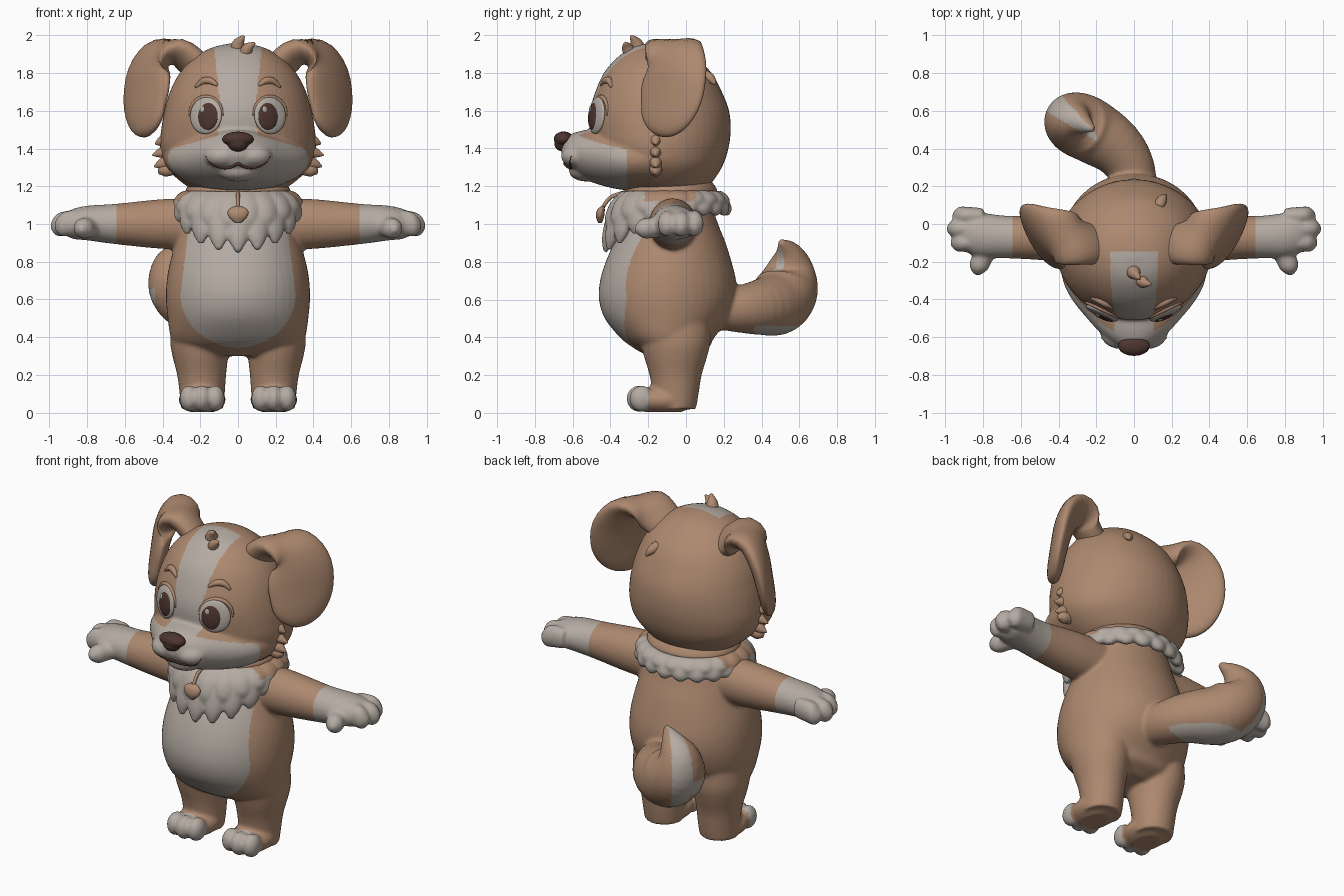
import bpy, bmesh, math
from mathutils import Vector, Matrix
from mathutils.bvhtree import BVHTree

if "Cube" in bpy.data.objects:
    bpy.data.objects.remove(bpy.data.objects["Cube"])

X, Y, Z = Vector((1, 0, 0)), Vector((0, 1, 0)), Vector((0, 0, 1))


def material(name, rgb):
    m = bpy.data.materials.new(name)
    m.use_nodes = True
    m.diffuse_color = (*rgb, 1)
    bsdf = next(n for n in m.node_tree.nodes if n.type == 'BSDF_PRINCIPLED')
    bsdf.inputs["Base Color"].default_value = (*rgb, 1)
    bsdf.inputs["Roughness"].default_value = 0.8
    return m


TAN = material("tan fur", (0.42, 0.25, 0.16))
WHITE = material("cream fur", (0.46, 0.41, 0.365))
BROWN = material("dark brown", (0.075, 0.036, 0.028))


def smooth_path(rows, sub):
    """Catmull-Rom through rows of x, y, z, radius a, radius b."""
    p = [Vector(r) for r in rows]
    p = [p[0]] + p + [p[-1]]
    out = []
    for i in range(1, len(p) - 2):
        a, b, c, d = p[i - 1:i + 3]
        for k in range(sub):
            t = k / sub
            out.append((b * 2 + (c - a) * t + (a * 2 - b * 5 + c * 4 - d) * t ** 2
                        + (b * 3 - a - c * 3 + d) * t ** 3) * 0.5)
    return out + [p[-1]]


def sweep(bm, rows, ref, axis=None, seg=32, sub=4):
    """Elliptical tube; radius b lies along ref, radius a across it."""
    path = smooth_path(rows, sub)
    centres = [Vector(p[:3]) for p in path]
    rings = []
    for i, c in enumerate(centres):
        t = axis or (centres[min(i + 1, len(path) - 1)] - centres[max(i - 1, 0)]).normalized()
        side = t.cross(ref).normalized()
        up = side.cross(t)
        ra, rb = max(path[i][3], 0.002), max(path[i][4], 0.002)
        rings.append([bm.verts.new(c + side * ra * math.cos(u) + up * rb * math.sin(u))
                      for u in (math.tau * k / seg for k in range(seg))])
    for r, q in zip(rings, rings[1:]):
        for k in range(seg):
            bm.faces.new((r[k], r[k - 1], q[k - 1], q[k]))
    bm.faces.new(rings[0])
    bm.faces.new(rings[-1][::-1])


def ball(bm, loc, radii, rot=None):
    bmesh.ops.create_uvsphere(bm, u_segments=32, v_segments=20, radius=1,
                              matrix=Matrix.LocRotScale(Vector(loc), rot, Vector(radii)))


def flip(rows, s):
    return [(r[0] * s, *r[1:]) for r in rows]


def finish(name, bm, mats, rule=None, fuse=0, relax=0):
    """Make the object; optionally fuse its pieces, and colour faces by rule."""
    bmesh.ops.recalc_face_normals(bm, faces=bm.faces)
    me = bpy.data.meshes.new(name)
    bm.to_mesh(me)
    bm.free()
    ob = bpy.data.objects.new(name, me)
    bpy.context.collection.objects.link(ob)
    if fuse:
        rm = ob.modifiers.new("fuse", 'REMESH')
        rm.mode, rm.voxel_size = 'VOXEL', fuse
        sm = ob.modifiers.new("relax", 'SMOOTH')
        sm.factor, sm.iterations = 0.5, relax
        bpy.context.view_layer.update()
        dg = bpy.context.evaluated_depsgraph_get()
        me = bpy.data.meshes.new_from_object(ob.evaluated_get(dg))
        ob.modifiers.clear()
        ob.data = me
        me.name = name
    me.materials.clear()
    for m in mats:
        me.materials.append(m)
    for p in me.polygons:
        p.use_smooth = True
        p.material_index = int(bool(rule(p.center))) if rule else 0
    return ob


# Body: torso, legs, arms and tail fused into one skin
bm = bmesh.new()
torso = [(.3, -.08, .2, .12), (.345, -.08, .32, .2), (.4, -.1, .357, .25), (.5, -.1, .373, .33),
         (.6, -.098, .382, .363), (.7, -.095, .378, .36), (.8, -.092, .36, .333), (.9, -.085, .33, .295),
         (1.0, -.075, .3, .245), (1.1, -.07, .27, .21), (1.22, -.07, .22, .19)]
sweep(bm, [(0, y, z, a, b) for z, y, a, b in torso], Y, Z, seg=48)
for s in (1, -1):
    leg = [(.2, -.06, .5, .15, .19), (.202, -.055, .38, .158, .185), (.2, -.055, .3, .148, .168),
           (.193, -.055, .2, .13, .138), (.19, -.055, .1, .12, .122), (.19, -.055, .02, .112, .108)]
    sweep(bm, flip(leg, s), Y, -Z)
    ball(bm, (.19 * s, -.12, .068), (.125, .17, .076))
    for dx, y in ((-.07, -.235), (0, -.25), (.07, -.235)):
        ball(bm, ((.19 + dx) * s, y, .075), (.05, .065, .07))
    arm = [(.15, -.07, 1.0, .13, .14), (.4, -.07, 1.0, .125, .132), (.65, -.07, 1.0, .113, .107),
           (.8, -.06, 1.005, .118, .092), (.88, -.05, 1.0, .105, .078), (.92, -.05, 1.0, .06, .05)]
    sweep(bm, flip(arm, s), Z, X * s)
    for y, tip in ((.045, .945), (-.025, .975), (-.1, .955)):
        finger = [(.8, y, 1.01, .04, .06), (.89, y, 1.005, .047, .068),
                  (tip - .015, y, .995, .046, .06), (tip + .018, y, .99, .014, .02)]
        sweep(bm, flip(finger, s), Z, X * s, seg=20)
    thumb = [(.77, -.11, .99, .06, .055), (.805, -.18, .98, .055, .055),
             (.825, -.232, .975, .05, .052), (.832, -.272, .97, .015, .015)]
    sweep(bm, flip(thumb, s), Z, seg=20)
tail = [(.02, .12, .55, .1), (-.01, .28, .55, .125), (-.09, .4, .56, .15), (-.22, .49, .585, .17),
        (-.31, .535, .665, .167), (-.33, .55, .77, .128), (-.285, .54, .85, .07), (-.21, .5, .91, .014)]
sweep(bm, [(*p, p[3]) for p in tail], Vector((.7, -.7, .15)))


def tail_white(x, y, z):
    tip = x < -.22 - .9 * (y - .5) and y > .6 - .59 * (x + .47) and x < -.2
    underside = z < .46 and y > .36
    return tip or underside or (x < -.44 and z < .66)


def body_white(c):
    x, y, z = abs(c.x), c.y, c.z
    if y > .3:
        return tail_white(*c)
    if x > .645:
        return True
    if z < .15:
        return y < -.2
    width = .305 * math.sqrt(max(0, 1 - ((z - .63) / .285) ** 2)) if z < .63 else .305 - .12 * (z - .63)
    return y < -.15 and x < width and z < 1.12


body = finish("body", bm, (TAN, WHITE), body_white, .01, 10)
for v in body.data.vertices:
    v.co.z = max(v.co.z, .004)

# Head: skull, muzzle and cheek puffs fused
bm = bmesh.new()
skull = [(1.165, -.1, .17, .15), (1.2, -.1, .27, .22), (1.3, -.11, .38, .3), (1.4, -.13, .413, .355),
         (1.5, -.135, .408, .372), (1.6, -.14, .39, .368), (1.7, -.145, .362, .335),
         (1.8, -.15, .31, .285), (1.88, -.155, .235, .21), (1.935, -.155, .14, .13), (1.96, -.155, .03, .03)]
sweep(bm, [(0, y, z, a, b) for z, y, a, b in skull], Y, Z, seg=48)
muzzle = [(-.15, 1.36, .4, .19), (-.3, 1.345, .378, .168), (-.4, 1.35, .33, .158),
          (-.5, 1.362, .25, .14), (-.58, 1.375, .175, .112), (-.635, 1.385, .1, .075), (-.66, 1.385, .04, .03)]
sweep(bm, [(0, y, z, a, b) for y, z, a, b in muzzle], Z, -Y, seg=40)
for s in (1, -1):
    ball(bm, (.08 * s, -.572, 1.36), (.1, .09, .065))
ball(bm, (0, -.53, 1.28), (.11, .09, .055))


def head_white(c):
    x = abs(c.x)
    blaze = x < .09 + .11 * abs(c.z - 1.6) and c.z > 1.4 and c.y < -.15
    return blaze or (c.y < -.31 and c.z < 1.4 + .1 * max(0, 1 - x / .35))


head = finish("head", bm, (TAN, WHITE), head_white, .01, 9)
tree = BVHTree.FromPolygons([v.co for v in head.data.vertices], [p.vertices for p in head.data.polygons])


def on_head(x, z):
    loc, normal, *_ = tree.ray_cast(Vector((x, -2, z)), Y)
    return loc, normal


def face_line(name, pts, r, mat):
    """Tapered cord lying on the face."""
    bm = bmesh.new()
    n = len(pts) - 1
    rows = []
    for i, (x, z) in enumerate(pts):
        k = r * (.35 + .65 * math.sin(math.pi * i / n))
        rows.append((*on_head(x, z)[0], k, k))
    sweep(bm, rows, Y, seg=12)
    finish(name, bm, (mat,))


# Face
bm = bmesh.new()
ball(bm, (0, -.648, 1.45), (.085, .052, .04))
ball(bm, (0, -.648, 1.425), (.055, .05, .042))
finish("nose", bm, (BROWN,), fuse=.006, relax=5)
face_line("mouth", [(-.17, 1.36), (-.14, 1.32), (-.08, 1.298), (-.03, 1.305), (0, 1.32),
                    (.03, 1.305), (.08, 1.298), (.14, 1.32), (.17, 1.36)], .009, BROWN)
for s, side in ((1, "left"), (-1, "right")):
    loc, normal = on_head(.17 * s, 1.575)
    q = normal.to_track_quat('Z', 'Y')
    for part, off, size, mat in (
            ("eye_white", (0, 0, 0), (.092, .098, .022), WHITE),
            ("iris", (-.014 * s, -.004, .009), (.062, .075, .019), BROWN),
            ("eye_glint", (-.014 * s - .025, .03, .02), (.015, .018, .008), WHITE)):
        bm = bmesh.new()
        ball(bm, loc + q @ Vector(off), size, q)
        finish(side + "_" + part, bm, (mat,))
    arc = [math.radians(a) for a in range(0, 190, 20)]
    face_line(side + "_eyelid", [(.17 * s + .088 * math.cos(a), 1.575 + .097 * math.sin(a)) for a in arc], .013, TAN)
    face_line(side + "_brow", [(.11 * s, 1.735), (.145 * s, 1.758), (.185 * s, 1.757), (.225 * s, 1.725)], .02, TAN)

    # Floppy ear folding out and down
    bm = bmesh.new()
    ear = [(.2, -.11, 1.82, .07, .11), (.31, -.09, 1.905, .068, .135), (.41, -.06, 1.895, .066, .155),
           (.47, -.055, 1.8, .058, .19), (.487, -.08, 1.67, .05, .195), (.487, -.115, 1.55, .044, .15),
           (.485, -.13, 1.49, .032, .09), (.482, -.135, 1.465, .01, .025)]
    sweep(bm, flip(ear, s), Vector((.56 * s, .83, 0)), seg=40)
    finish(side + "_ear", bm, (TAN,))

    # Cheek tufts
    bm = bmesh.new()
    for z, reach in ((1.44, .44), (1.38, .455), (1.32, .445), (1.28, .42)):
        tuft = [(.34, -.16, z + .02, .035, .04), (.4, -.16, z, .03, .032), (reach, -.16, z - .015, .004, .004)]
        sweep(bm, flip(tuft, s), Z, seg=14)
    finish(side + "_cheek_tufts", bm, (TAN,))

# Hair tufts on the crown and the back of the head
bm = bmesh.new()
sweep(bm, [(0, -.24, 1.88, .04, .04), (0, -.26, 1.95, .035, .035), (.03, -.29, 1.995, .008, .008)], Y, seg=16)
sweep(bm, [(.03, -.28, 1.87, .035, .035), (.05, -.31, 1.93, .03, .03), (.09, -.32, 1.96, .006, .006)], Y, seg=16)
sweep(bm, [(.13, .09, 1.79, .03, .03), (.15, .13, 1.77, .026, .026), (.17, .155, 1.74, .005, .005)], X, seg=16)
finish("hair_tufts", bm, (TAN,))

# Neck collar and layered fur ruff, longest at the chest
bm = bmesh.new()
sweep(bm, [(0, -.08, 1.13, .25, .22), (0, -.08, 1.175, .278, .245), (0, -.08, 1.22, .25, .22)], Y, Z, seg=48)
finish("collar", bm, (TAN,))
bm = bmesh.new()
COUNT = 20
for layer, (scale, lift) in enumerate(((1, 0), (.62, .012))):
    for i in range(COUNT):
        a = math.tau * (i + layer / 2) / COUNT
        length = scale * (.12 + .195 * max(0, math.cos(a)) ** 1.3)
        rows = []
        for t, thick, wide in ((0, .02, .06), (.35, .034, .066), (.75, .034, .054), (1, .01, .014)):
            drop = length * t
            flare = 1 - math.exp(-drop / .06)
            rx, ry = .25 + .085 * flare + lift, .23 + .055 * flare + .2 * drop + lift
            rows.append((rx * math.sin(a), -.08 - ry * math.cos(a), 1.165 - drop, thick, wide))
        sweep(bm, rows, Vector((math.cos(a), math.sin(a), 0)), seg=16)
finish("neck_ruff", bm, (WHITE, TAN), lambda c: abs(c.x) > .22 and c.z > 1.12 and -.22 < c.y < .05, .01, 3)

# Pendant on its strap
bm = bmesh.new()
sweep(bm, [(0, -.44, 1.095, .02, .008), (0, -.45, 1.075, .052, .02), (0, -.455, 1.04, .05, .022),
           (0, -.455, 1.005, .015, .01)], Y, -Z, seg=24)
sweep(bm, [(0, -.32, 1.17, .01, .01), (0, -.4, 1.14, .01, .01), (0, -.445, 1.08, .01, .01)], X, seg=10)
finish("pendant", bm, (TAN,))
